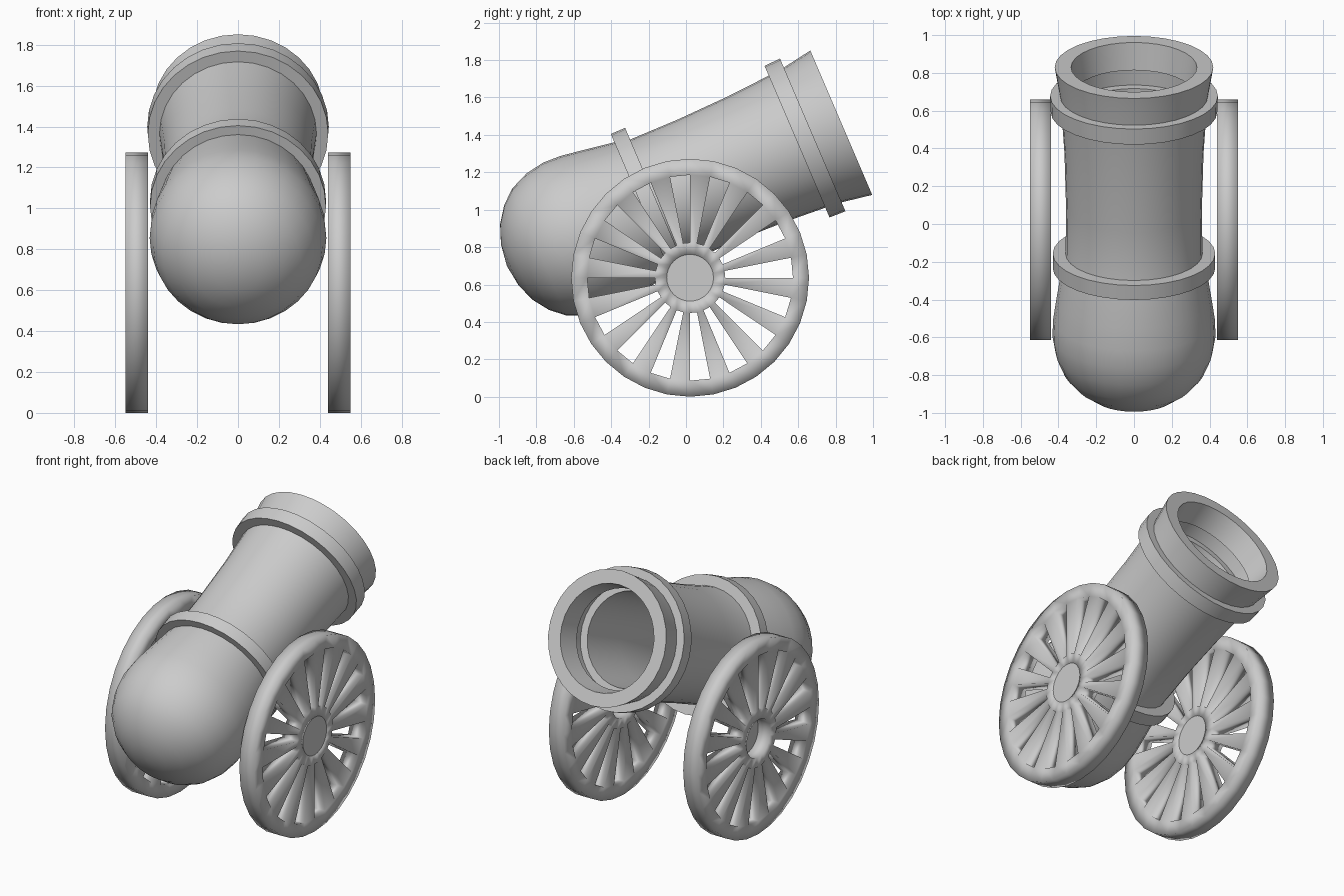
import bpy, bmesh
from math import pi, cos, sin, radians
from mathutils import Matrix

if "Cube" in bpy.data.objects:
    bpy.data.objects.remove(bpy.data.objects["Cube"])

SEG = 32
TILT = radians(23.2)
MUZZLE = (0, 0.83, 1.465)


def finish(bm, name):
    bmesh.ops.recalc_face_normals(bm, faces=bm.faces[:])
    mesh = bpy.data.meshes.new(name)
    bm.to_mesh(mesh)
    bm.free()
    ob = bpy.data.objects.new(name, mesh)
    bpy.context.collection.objects.link(ob)
    bpy.ops.object.select_all(action='DESELECT')
    ob.select_set(True)
    bpy.context.view_layer.objects.active = ob
    bpy.ops.object.shade_smooth_by_angle(angle=radians(30))
    return ob


def lathe(profile, name, closed=False):
    """Spin (radius, distance along bore) points around the tilted barrel axis."""
    bm = bmesh.new()
    pts = [bm.verts.new((r, 0, s)) for r, s in profile]
    edges = [bm.edges.new(p) for p in zip(pts, pts[1:])]
    if closed:
        edges.append(bm.edges.new((pts[-1], pts[0])))
    bmesh.ops.spin(bm, geom=pts + edges, cent=(0, 0, 0), axis=(0, 0, 1),
                   angle=2 * pi, steps=SEG, use_duplicate=False)
    bmesh.ops.remove_doubles(bm, verts=bm.verts[:], dist=1e-4)
    bm.transform(Matrix.Translation(MUZZLE) @ Matrix.Rotation(TILT - pi / 2, 4, 'X'))
    return finish(bm, name)


# Barrel: rounded breech, slight waist, flared muzzle, hollow bore with a groove
outer = [(0, -1.945), (.12, -1.928), (.22, -1.89), (.305, -1.83), (.37, -1.755),
         (.413, -1.655), (.432, -1.55), (.428, -1.45), (.41, -1.33), (.382, -1.156),
         (.362, -1.07), (.36, -.8), (.368, -.5), (.384, -.257), (.392, -.166), (.42, 0)]
bore = [(.333, 0), (.31, -.15), (.345, -.15), (.345, -.25), (.297, -.25),
        (.28, -.6), (.275, -1.07), (.3, -1.2), (.34, -1.5), (.32, -1.65),
        (.2, -1.8), (0, -1.86)]
lathe(outer + bore, "barrel")

# Raised bands around the barrel
lathe([(.34, -1.156), (.43, -1.156), (.43, -1.073), (.34, -1.073)], "rear_band", True)
lathe([(.355, -.257), (.441, -.257), (.444, -.166), (.355, -.166)], "muzzle_band", True)


# Wheels: flat pattern of hub, spokes and rim, thickened to a slab
WHEEL_Y, WHEEL_R, HUB_HOLE, WIDTH = 0.022, 0.636, 0.125, 0.11


def wheel(x, side):
    bm = bmesh.new()
    rings = [[bm.verts.new((0, r * cos(2 * pi * i / SEG), r * sin(2 * pi * i / SEG)))
              for i in range(SEG)] for r in (HUB_HOLE, .188, .55, WHEEL_R)]
    for k in range(3):
        for i in range(SEG):
            if k == 1 and i % 2 == 0:
                continue  # gap between spokes
            j = (i + 1) % SEG
            bm.faces.new((rings[k][i], rings[k + 1][i], rings[k + 1][j], rings[k][j]))
    ob = finish(bm, side + "_wheel")
    ob.location = (x, WHEEL_Y, WHEEL_R)
    mod = ob.modifiers.new("thickness", 'SOLIDIFY')
    mod.thickness = WIDTH
    mod.offset = 0
    # solid plate closing one end of the hub socket
    bm = bmesh.new()
    bmesh.ops.create_cone(bm, cap_ends=True, segments=SEG, radius1=HUB_HOLE,
                          radius2=HUB_HOLE, depth=.02,
                          matrix=Matrix.Rotation(pi / 2, 4, 'Y'))
    cap = finish(bm, side + "_hub_plate")
    cap.location = (x + WIDTH / 2 - .01, WHEEL_Y, WHEEL_R)


wheel(-.495, "left")
wheel(.495, "right")
